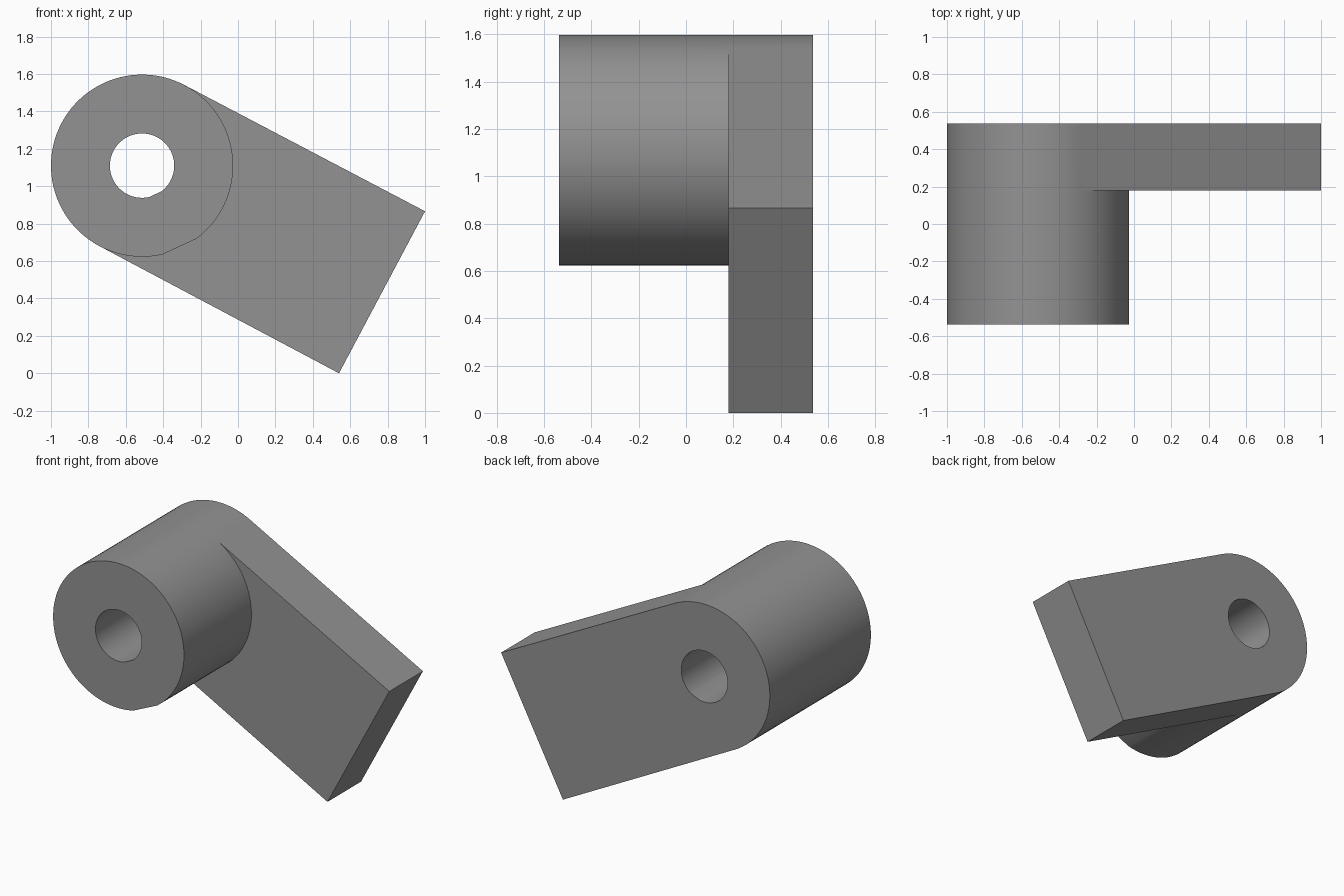
import bpy, bmesh, math

if "Cube" in bpy.data.objects:
    bpy.data.objects.remove(bpy.data.objects["Cube"])

CX, CZ, R, HOLE = -0.513, 1.11, 0.487, 0.172
FRONT, STEP, BACK = -0.537, 0.18, 0.537      # barrel front, plate front, shared back
TANGENT = 62                                 # angle where the plate leaves the round end
N = 48                                       # segments per half circle

# Angles: the outer half first, then the half above the plate with its small flat
outer_half = [TANGENT + 180 * i / N for i in range(N + 1)]
plate_half = [TANGENT + 180 + 180 * i / N for i in range(1, N)]
plate_half = [a for a in plate_half if not 281 < a < 308.5] + [283, 306.5]
angles = outer_half + sorted(plate_half)
count = len(angles)

bm = bmesh.new()


def ring(radius, y):
    return [bm.verts.new((CX + radius * math.cos(math.radians(a)), y,
                          CZ + radius * math.sin(math.radians(a)))) for a in angles]


def bridge(a, b, start=0, end=count):
    for i in range(start, end):
        j = (i + 1) % count
        bm.faces.new((a[i], a[j], b[j], b[i]))


# Barrel: front annulus, bore and outer wall
rim_front, rim_step, rim_back = (ring(R, y) for y in (FRONT, STEP, BACK))
bore_front, bore_back = ring(HOLE, FRONT), ring(HOLE, BACK)
bridge(rim_front, bore_front)
bridge(bore_front, bore_back)
bridge(bore_back, rim_back)
bridge(rim_front, rim_step)
bridge(rim_step, rim_back, 0, N)             # rounded end of the plate

# Plate: square end and tangent sides
ends = [(0.54, 0.0), (1.0, 0.866)]
low_f, top_f = [bm.verts.new((x, STEP, z)) for x, z in ends]
low_b, top_b = [bm.verts.new((x, BACK, z)) for x, z in ends]
for rim, low, top in ((rim_step, low_f, top_f), (rim_back, low_b, top_b)):
    bm.faces.new([low, top, rim[0]] + rim[:N - 1:-1])
bm.faces.new((rim_step[N], rim_back[N], low_b, low_f))
bm.faces.new((low_f, low_b, top_b, top_f))
bm.faces.new((top_f, top_b, rim_back[0], rim_step[0]))
bmesh.ops.recalc_face_normals(bm, faces=bm.faces)

mesh = bpy.data.meshes.new("lever_arm")
bm.to_mesh(mesh)
bm.free()
arm = bpy.data.objects.new("lever_arm", mesh)
bpy.context.collection.objects.link(arm)

# Plain grey metal
grey = bpy.data.materials.new("grey")
grey.diffuse_color = (0.29, 0.29, 0.29, 1)
grey.use_nodes = True
grey.node_tree.nodes["Principled BSDF"].inputs["Base Color"].default_value = grey.diffuse_color
mesh.materials.append(grey)

bpy.context.view_layer.objects.active = arm
arm.select_set(True)
bpy.ops.object.shade_smooth_by_angle(angle=math.radians(30))
